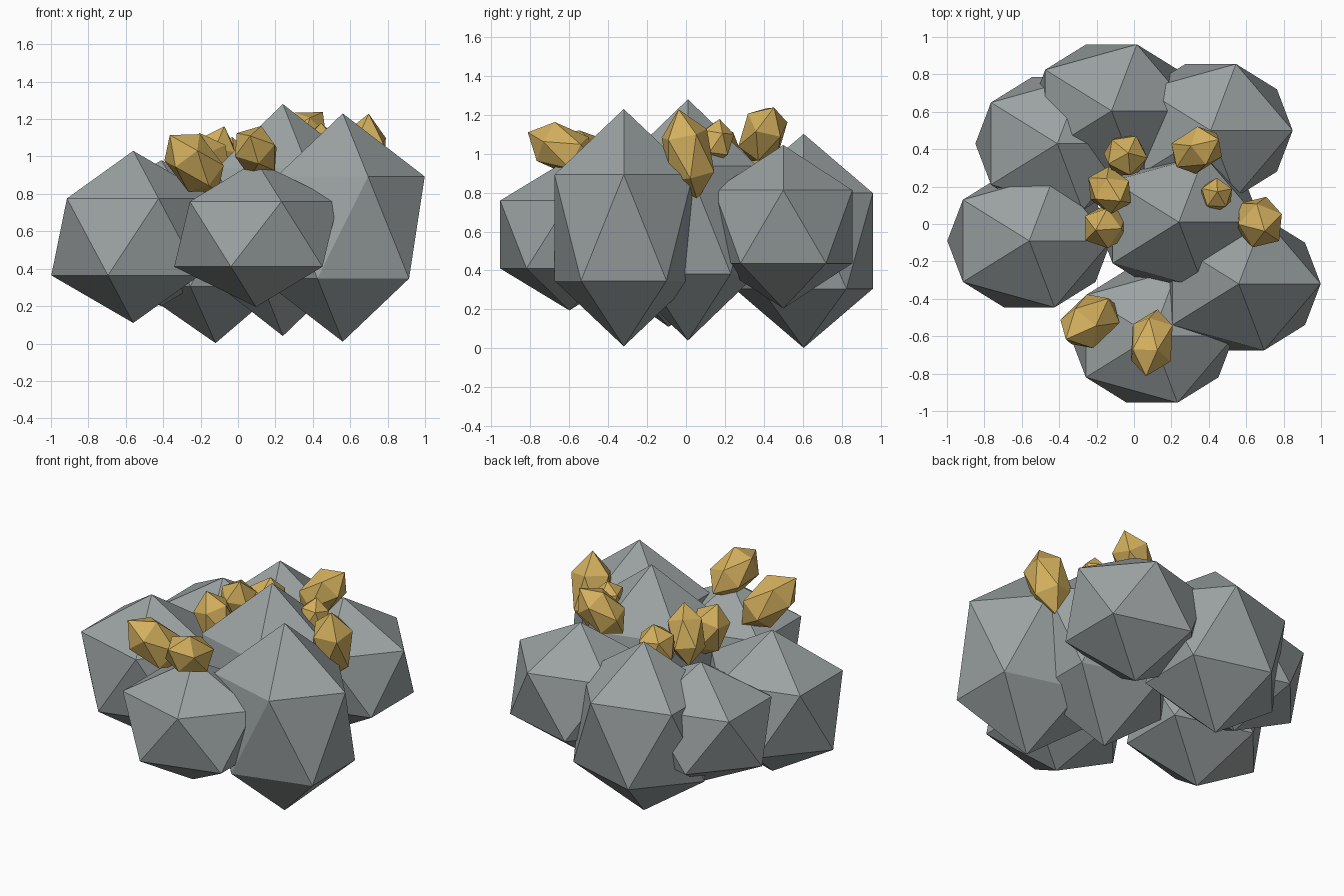
import bpy
from mathutils import Vector


def material(name, rgb):
    m = bpy.data.materials.new(name)
    m.diffuse_color = (*rgb, 1.0)
    return m


stone = material("grey stone", (0.33, 0.36, 0.36))
gold = material("gold", (0.65, 0.43, 0.11))


def lump(name, centre, scale, mat, axis=None):
    """Flat-faced icosahedron, scaled, with its pole turned to the given axis."""
    bpy.ops.mesh.primitive_ico_sphere_add(subdivisions=1, radius=1, location=centre)
    ob = bpy.context.object
    ob.name = name
    ob.scale = scale
    if axis:
        ob.rotation_euler = Vector(axis).to_track_quat('Z', 'Y').to_euler()
    ob.data.materials.append(mat)
    return ob


# Boulders: same footprint, different heights (x, y, z, half height)
boulders = {
    "right_boulder": (0.56, -0.32, 0.62, 0.61),
    "left_boulder": (-0.56, -0.09, 0.57, 0.46),
    "front_boulder": (0.097, -0.60, 0.585, 0.39),
    "centre_boulder": (0.24, 0.01, 0.66, 0.62),
    "back_right_boulder": (0.41, 0.50, 0.625, 0.42),
    "back_boulder": (-0.12, 0.605, 0.552, 0.55),
    "back_left_boulder": (-0.41, 0.43, 0.59, 0.39),
}
for name, (x, y, z, h) in boulders.items():
    lump(name, (x, y, z), (0.49, 0.418, h), stone)

# Gold nuggets: centre, half width, half length, long axis
nuggets = [
    ((-0.235, -0.52, 0.965), 0.140, 0.220, (-0.59, -0.44, 0.68)),
    ((0.095, -0.635, 1.025), 0.130, 0.200, (-0.15, -0.88, 0.42)),
    ((-0.15, -0.015, 0.95), 0.125, 0.185, (-0.30, -0.10, 0.95)),
    ((-0.13, 0.18, 0.99), 0.120, 0.190, (0.30, -0.30, 0.90)),
    ((-0.045, 0.365, 0.96), 0.125, 0.145, (0.10, 0.10, 1.00)),
    ((0.335, 0.395, 1.10), 0.125, 0.190, (0.62, 0.30, 0.72)),
    ((0.44, 0.155, 1.06), 0.095, 0.120, (0.05, 0.15, 1.00)),
    ((0.67, 0.01, 0.995), 0.140, 0.240, (0.12, -0.20, 0.97)),
]
for i, (c, w, l, axis) in enumerate(nuggets, 1):
    lump(f"gold_nugget_{i}", c, (w, w, l), gold, axis)
